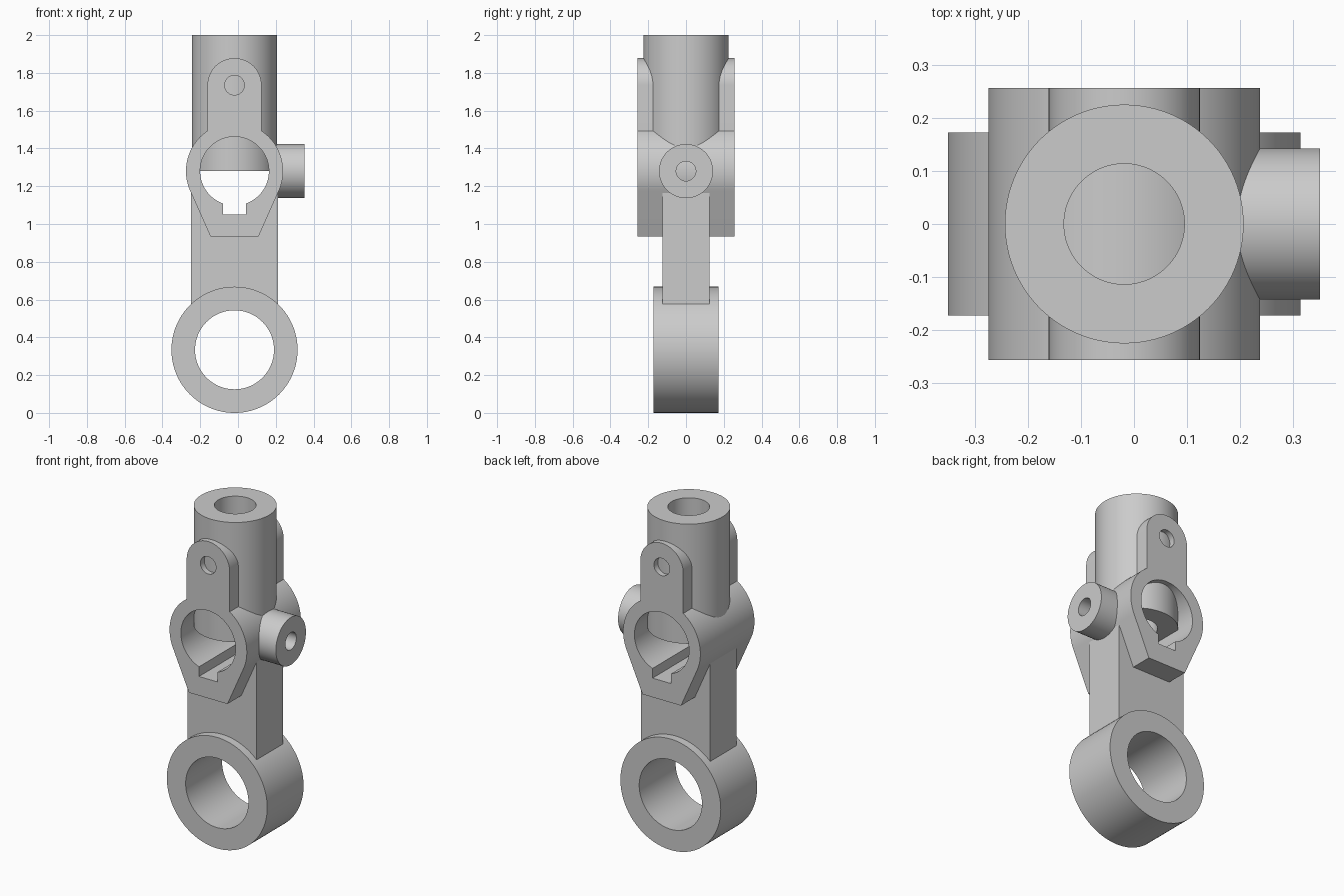
import bpy, bmesh
from math import sin, cos, radians, asin, acos, atan2, hypot, degrees

cube = bpy.data.objects.get("Cube")
if cube:
    bpy.data.objects.remove(cube, do_unlink=True)

grey = bpy.data.materials.new("plain grey")
grey.use_nodes = True
COLOUR = (0.6, 0.6, 0.6, 1)
grey.diffuse_color = COLOUR
grey.node_tree.nodes["Principled BSDF"].inputs["Base Color"].default_value = COLOUR

CX = -0.0185               # shared centre line
EYE_Z, HUB_Z, PIN_Z = 0.334, 1.28, 1.735
HUB_R, BORE_R, HUB_Y = 0.257, 0.182, 0.257


def arc(r, a0=0, a1=360, u=0, v=0, n=96):
    """Points on an arc; a full circle leaves out the repeated end."""
    full = a1 - a0 == 360
    angles = [radians(a0 + (a1 - a0) * i / n) for i in range(n if full else n + 1)]
    return [(u + r * cos(a), v + r * sin(a)) for a in angles]


def shift(points, u, v):
    return [(p + u, q + v) for p, q in points]


def prism(name, points, axis, a, b):
    """Extrude a closed outline along an axis from a to b."""
    place = {"x": lambda u, v, w: (w, u, v),
             "y": lambda u, v, w: (u, w, v),
             "z": lambda u, v, w: (u, v, w)}[axis]
    bm = bmesh.new()
    low, high = ([bm.verts.new(place(u, v, w)) for u, v in points] for w in (a, b))
    bm.faces.new(low)
    bm.faces.new(high)
    for i in range(len(points)):
        j = (i + 1) % len(points)
        bm.faces.new((low[i], low[j], high[j], high[i]))
    bmesh.ops.recalc_face_normals(bm, faces=bm.faces)
    mesh = bpy.data.meshes.new(name)
    bm.to_mesh(mesh)
    bm.free()
    mesh.materials.append(grey)
    obj = bpy.data.objects.new(name, mesh)
    bpy.context.collection.objects.link(obj)
    return obj


def cut(obj, points, axis):
    """Cut an outline right through a part."""
    cutter = prism("cutter", points, axis, -3, 3)
    mod = obj.modifiers.new("cut", "BOOLEAN")
    mod.operation, mod.solver, mod.object = "DIFFERENCE", "EXACT", cutter
    bpy.context.view_layer.objects.active = obj
    bpy.ops.object.modifier_apply(modifier=mod.name)
    bpy.data.objects.remove(cutter, do_unlink=True)
    return obj


parts = []

# Lower eye
eye = prism("lower_eye", arc(0.334, u=CX, v=EYE_Z), "y", -0.173, 0.173)
parts.append(cut(eye, arc(0.209, u=CX, v=EYE_Z), "y"))

# Hub: round top with tangent sides down to a flat foot
foot_x, foot_z = 0.128, -0.345
tangent = degrees(atan2(foot_z, foot_x) + acos(HUB_R / hypot(foot_x, foot_z)))
hub_outline = arc(HUB_R, tangent, 180 - tangent) + [(-foot_x, foot_z), (foot_x, foot_z)]
hub = prism("hub", shift(hub_outline, CX, HUB_Z), "y", -HUB_Y, HUB_Y)

# Shank between the eye and the hub
shank = prism("shank", shift([(-0.23, 0.56), (0.23, 0.56), (0.23, 1.17), (-0.23, 1.17)], CX, 0),
              "y", -0.125, 0.125)

# Bore with keyway, through hub and shank
key = 0.061
gap = degrees(asin(key / BORE_R))
keyed_bore = arc(BORE_R, gap - 90, 270 - gap) + [(-key, -0.23), (key, -0.23)]
for part in (hub, shank):
    parts.append(cut(part, shift(keyed_bore, CX, HUB_Z), "y"))

# Upright socket tube
socket = prism("socket_tube", arc(0.226, u=CX), "z", HUB_Z, 2.0)
parts.append(cut(socket, arc(0.114, u=CX), "z"))

# Side boss
boss = prism("side_boss", arc(0.143, v=HUB_Z), "x", CX + 0.19, 0.352)
parts.append(cut(boss, arc(0.052, v=HUB_Z), "x"))

# Front and back lugs with pin holes
lug_outline = arc(0.143, 0, 180, CX, PIN_Z) + [(CX - 0.143, 1.47), (CX + 0.143, 1.47)]
for name, side in (("front_lug", -1), ("back_lug", 1)):
    lug = prism(name, lug_outline, "y", side * HUB_Y, side * 0.15)
    parts.append(cut(lug, arc(0.052, u=CX, v=PIN_Z), "y"))

# Smooth round walls, sharp rims
bpy.ops.object.select_all(action="DESELECT")
for part in parts:
    part.select_set(True)
bpy.context.view_layer.objects.active = parts[0]
bpy.ops.object.shade_smooth_by_angle(angle=radians(20))
